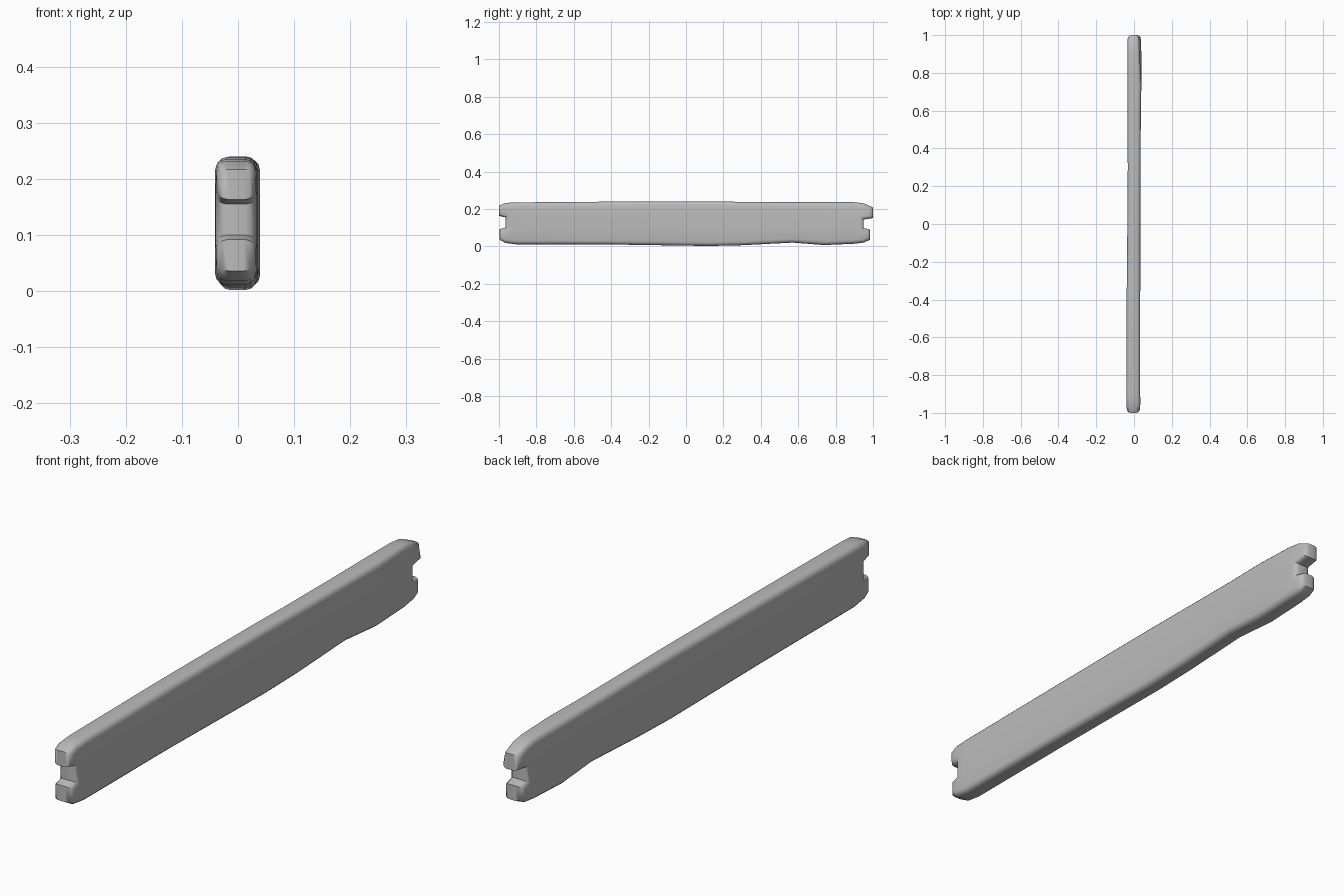
import bpy, bmesh, math

cube = bpy.data.objects.get("Cube")
if cube:
    bpy.data.objects.remove(cube, do_unlink=True)

# One weathered grey for the whole plank
grey = bpy.data.materials.new("plank_grey")
grey.use_nodes = True
colour = (0.5, 0.5, 0.5, 1)
grey.diffuse_color = colour
grey.node_tree.nodes["Principled BSDF"].inputs["Base Color"].default_value = colour

# Stations along the plank: y, bottom, top, sideways drift, half thickness
stations = [
    (-0.965, 0.018, 0.232, -0.003, 0.036),
    (-0.91, 0.011, 0.235, -0.004, 0.037),
    (-0.4, 0.010, 0.239, -0.003, 0.036),
    (0.12, 0.002, 0.240, 0.000, 0.034),
    (0.3, 0.006, 0.238, 0.001, 0.034),
    (0.57, 0.020, 0.236, 0.001, 0.035),
    (0.74, 0.007, 0.236, 0.002, 0.037),
    (0.9, 0.014, 0.236, 0.002, 0.037),
    (0.95, 0.020, 0.230, 0.001, 0.036),
]
# Lug tips: y of lower and upper lug, then bottom and top height
tips = {-1: (-0.997, -1.0, 0.036, 0.217), 1: (0.985, 1.0, 0.036, 0.208)}
# Notch heights blend from the front end to the back end
NOTCH_FRONT, NOTCH_BACK = (0.100, 0.155), (0.098, 0.143)


def notch(y):
    t = (y + 1) / 2
    return [a + (b - a) * t for a, b in zip(NOTCH_FRONT, NOTCH_BACK)]


bm = bmesh.new()

# Two side skins, each a grid of strips with the end notches left open
skins = []
for side in (-1, 1):
    cols = []
    for y, low, high, drift, half in stations:
        x = drift + side * half
        cols.append([bm.verts.new((x, y, z)) for z in (low, *notch(y), high)])
    faces = []
    for a, b in zip(cols, cols[1:]):
        for i in range(3):
            faces.append((a[i], b[i], b[i + 1], a[i + 1]))
    loop = [c[0] for c in cols]
    ends = {}
    for end, col, st in ((-1, cols[0], stations[0]), (1, cols[-1], stations[-1])):
        y_low, y_high, low, high = tips[end]
        n0, n1 = notch(end)
        x = st[3] + side * (st[4] - 0.002)
        tip = [bm.verts.new((x, y, z)) for y, z in
               ((y_low, low), (y_low, n0 - 0.008), (y_high, n1 + 0.008), (y_high, high))]
        for i in (0, 2):
            quad = (col[i], tip[i], tip[i + 1], col[i + 1])
            faces.append(quad if end == 1 else quad[::-1])
        ends[end] = [tip[0], tip[1], col[1], col[2], tip[2], tip[3]]
    # Outline running round the skin, counter-clockwise from the bottom
    loop += ends[1] + [c[3] for c in reversed(cols)] + ends[-1][::-1]
    for f in faces:
        bm.faces.new(f if side == 1 else f[::-1])
    skins.append(loop)

# Rim joining the skins
left, right = skins
count = len(left)
for i in range(count):
    j = (i + 1) % count
    bm.faces.new((left[i], left[j], right[j], right[i]))
bmesh.ops.recalc_face_normals(bm, faces=bm.faces)

# Soften the rim on both sides
rim = [bm.edges.get((s[i], s[(i + 1) % count])) for s in skins for i in range(count)]
bmesh.ops.bevel(bm, geom=rim, offset=0.02, offset_type='OFFSET', segments=3,
                profile=0.5, affect='EDGES', clamp_overlap=False)

# Worn upper edge near the back end
for v in bm.verts:
    if v.co.y > 0.85 and v.co.z > 0.19 and v.co.x > 0:
        v.co.x *= 0.78

mesh = bpy.data.meshes.new("plank")
bm.to_mesh(mesh)
bm.free()
mesh.materials.append(grey)
plank = bpy.data.objects.new("plank", mesh)
bpy.context.collection.objects.link(plank)

bpy.context.view_layer.objects.active = plank
plank.select_set(True)
bpy.ops.object.shade_smooth_by_angle(angle=math.radians(50))
